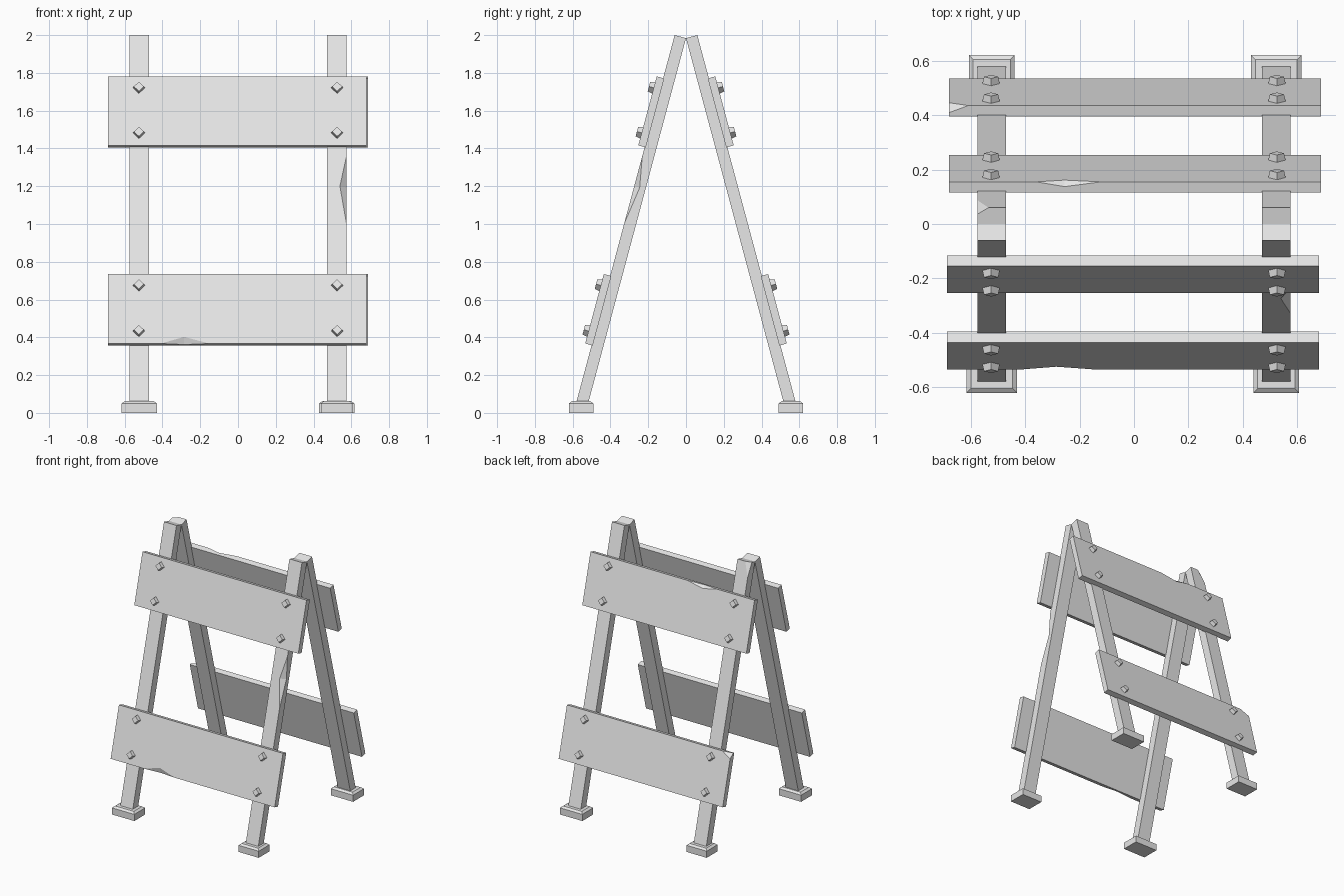
import bpy, bmesh
from math import sin, cos, radians
from mathutils import Vector

if "Cube" in bpy.data.objects:
    bpy.data.objects.remove(bpy.data.objects["Cube"], do_unlink=True)

grey = bpy.data.materials.new("plain_grey")
grey.use_nodes = True
grey.diffuse_color = (0.8, 0.8, 0.8, 1)
grey.node_tree.nodes["Principled BSDF"].inputs["Base Color"].default_value = grey.diffuse_color

TILT = radians(15)
APEX = 1.984
LEG_X, LEG_W, LEG_T = 0.5225, 0.104, 0.062
PLANK_IN, PLANK_OUT = 0.056, 0.097


def frame_point(side, x, w, n):
    """x across, w down the slope from the apex, n outward from the inner leg face."""
    return Vector((x, side * (w * sin(TILT) + n * cos(TILT)),
                   APEX - w * cos(TILT) + n * sin(TILT)))


def finish(bm, name):
    bmesh.ops.recalc_face_normals(bm, faces=bm.faces)
    mesh = bpy.data.meshes.new(name)
    bm.to_mesh(mesh)
    bm.free()
    mesh.materials.append(grey)
    obj = bpy.data.objects.new(name, mesh)
    bpy.context.collection.objects.link(obj)
    return obj


def sloped_box(name, side, xs, ws, ns, corner=None):
    """Box on the slope; corner is three points of a plane that cuts one corner off."""
    bm = bmesh.new()
    bmesh.ops.create_cube(bm, size=1)
    for v in bm.verts:
        pick = [r[0] if c < 0 else r[1] for c, r in zip(v.co, (xs, ws, ns))]
        v.co = frame_point(side, *pick)
    if corner:
        a, b, c = [frame_point(side, *p) for p in corner]
        centre = sum((v.co for v in bm.verts), Vector()) / len(bm.verts)
        normal = (b - a).cross(c - a).normalized()
        if normal.dot(centre - a) > 0:
            normal.negate()
        cut = bmesh.ops.bisect_plane(bm, geom=bm.verts[:] + bm.edges[:] + bm.faces[:],
                                     plane_co=a, plane_no=normal, clear_outer=True)
        edges = [e for e in cut["geom_cut"] if isinstance(e, bmesh.types.BMEdge)]
        bmesh.ops.contextual_create(bm, geom=edges)
    return finish(bm, name)


def chip_edge(obj, side, start, end, face_a, face_b):
    """Cut a two-sided notch between two edge points, with its valley from face_a to face_b."""
    a, b, f, g = [frame_point(side, *p) for p in (start, end, face_a, face_b)]
    mid, valley = (f + g) / 2, f - g
    points = [a + (a - mid) * 0.2, b + (b - mid) * 0.2, f + valley * 0.6, g - valley * 0.6]
    bm = bmesh.new()
    bmesh.ops.convex_hull(bm, input=[bm.verts.new(p) for p in points])
    cutter = finish(bm, "chip_cutter")
    cutter.hide_render = True
    mod = obj.modifiers.new("chip", 'BOOLEAN')
    mod.operation, mod.solver, mod.object = 'DIFFERENCE', 'EXACT', cutter
    bpy.context.view_layer.objects.active = obj
    bpy.ops.object.modifier_apply(modifier=mod.name)
    bpy.data.objects.remove(cutter, do_unlink=True)


def bolt(name, side, x, w):
    bm = bmesh.new()
    bmesh.ops.create_cone(bm, cap_ends=True, segments=4, radius1=0.033, radius2=0.026, depth=1)
    for v in bm.verts:
        v.co = frame_point(side, x + v.co.x, w + v.co.y, 0.092 if v.co.z < 0 else 0.123)
    finish(bm, name)


def foot(name, side, x, width):
    """Low block with a sloped shoulder."""
    bm = bmesh.new()
    y, depth, rim, top, inset = side * 0.555, 0.13, 0.05, 0.062, 0.016
    rings = []
    for z, d in ((0, 0), (rim, 0), (top, inset)):
        hx, hy = width / 2 - d, depth / 2 - d
        rings.append([bm.verts.new((x + i * hx, y + j * hy, z))
                      for i, j in ((-1, -1), (1, -1), (1, 1), (-1, 1))])
    bm.faces.new(rings[0])
    bm.faces.new(rings[-1])
    for lo, hi in zip(rings, rings[1:]):
        for k in range(4):
            m = (k + 1) % 4
            bm.faces.new((lo[k], lo[m], hi[m], hi[k]))
    finish(bm, name)


PLANKS = {"upper": (0.236, 0.614), "lower": (1.319, 1.70)}
parts = {}
for side, end in ((-1, "front"), (1, "back")):
    # Legs and feet
    for sx, hand in ((-1, "right"), (1, "left")):
        x = sx * LEG_X
        edge = x - LEG_W / 2
        corner = None
        if end == "back" and sx < 0:
            corner = [(edge + 0.04, 0, LEG_T), (edge, 0.105, LEG_T), (edge, 0, LEG_T - 0.024)]
        name = f"{end}_{hand}_leg"
        parts[name] = sloped_box(name, side, (edge, edge + LEG_W), (0, 2.01), (0, LEG_T), corner)
        foot(f"{end}_{hand}_foot", side, x, 0.186 if sx == side else 0.168)
    # Planks and their bolts
    for level, (w0, w1) in PLANKS.items():
        x0, x1 = side * 0.004 - 0.683, side * 0.004 + 0.683
        corner = None
        if end == "back" and level == "lower":
            corner = [(x0 + 0.07, w0, PLANK_OUT), (x0, w0 + 0.04, PLANK_OUT),
                      (x0, w0, PLANK_OUT - 0.027)]
        name = f"{end}_{level}_plank"
        parts[name] = sloped_box(name, side, (x0, x1), (w0, w1), (PLANK_IN, PLANK_OUT), corner)
        for sx, hand in ((-1, "right"), (1, "left")):
            for row, w in (("top", w0 + 0.062), ("bottom", w1 - 0.069)):
                bolt(f"{end}_{level}_{hand}_{row}_bolt", side, sx * 0.525, w)

# Worn notches
w = PLANKS["lower"][1]
chip_edge(parts["front_lower_plank"], -1, (-0.407, w, PLANK_OUT), (-0.153, w, PLANK_OUT),
          (-0.285, w - 0.037, PLANK_OUT), (-0.285, w, PLANK_OUT - 0.02))
w = PLANKS["upper"][0]
chip_edge(parts["back_upper_plank"], 1, (-0.36, w, PLANK_OUT), (-0.12, w, PLANK_OUT),
          (-0.255, w + 0.025, PLANK_OUT), (-0.255, w, PLANK_OUT - 0.018))
x = LEG_X + LEG_W / 2
chip_edge(parts["front_left_leg"], -1, (x, 0.663, LEG_T), (x, 1.035, LEG_T),
          (x - 0.035, 0.828, LEG_T), (x, 0.828, LEG_T - 0.03))
